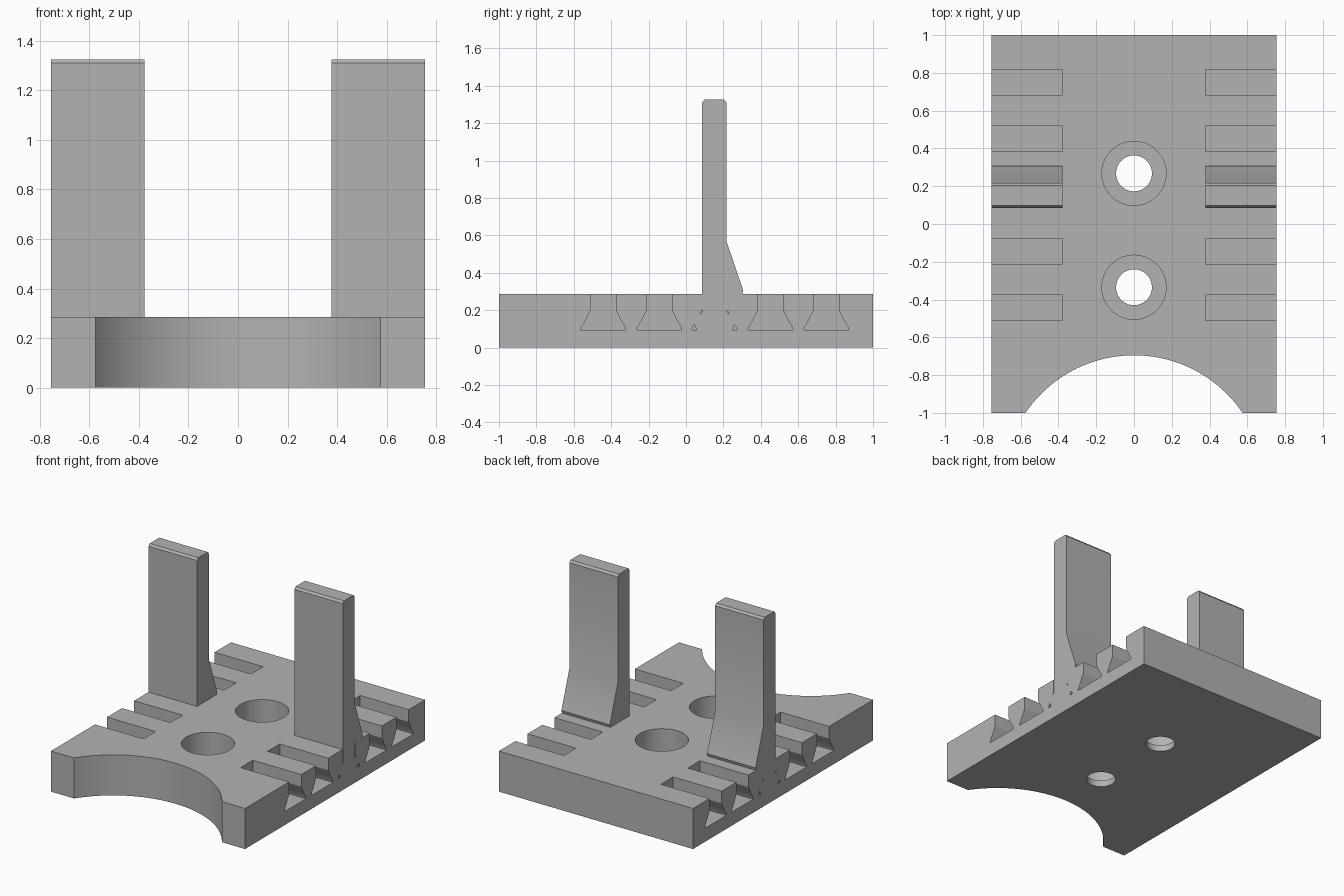
import bpy, bmesh, math
from mathutils import Vector

cube = bpy.data.objects.get("Cube")
if cube:
    bpy.data.objects.remove(cube, do_unlink=True)

W, H = 0.755, 0.285          # plate half width and thickness
SLOT_X, FLOOR = 0.378, 0.095  # inner slot end and slot floor height

grey = bpy.data.materials.new("Plain Grey")
grey.use_nodes = True
grey.diffuse_color = (0.45, 0.45, 0.45, 1)
grey.node_tree.nodes["Principled BSDF"].inputs["Base Color"].default_value = (0.45, 0.45, 0.45, 1)


def prism(name, points, direction):
    """Sweep a closed outline along a direction."""
    bm = bmesh.new()
    face = bm.faces.new([bm.verts.new(p) for p in points])
    swept = bmesh.ops.extrude_face_region(bm, geom=[face])["geom"]
    bmesh.ops.translate(bm, vec=Vector(direction),
                        verts=[v for v in swept if isinstance(v, bmesh.types.BMVert)])
    bmesh.ops.recalc_face_normals(bm, faces=bm.faces)
    mesh = bpy.data.meshes.new(name)
    bm.to_mesh(mesh)
    bm.free()
    obj = bpy.data.objects.new(name, mesh)
    bpy.context.collection.objects.link(obj)
    mesh.materials.append(grey)
    return obj


def disc(name, y, radius, bottom, top, sides=64):
    angles = [2 * math.pi * i / sides for i in range(sides)]
    ring = [(radius * math.cos(a), y + radius * math.sin(a), bottom) for a in angles]
    return prism(name, ring, (0, 0, top - bottom))


def activate(obj):
    bpy.ops.object.select_all(action='DESELECT')
    obj.select_set(True)
    bpy.context.view_layer.objects.active = obj


def cut(target, cutter):
    cutter.hide_render = True
    mod = target.modifiers.new("cut", 'BOOLEAN')
    mod.operation, mod.solver, mod.object = 'DIFFERENCE', 'EXACT', cutter
    activate(target)
    bpy.ops.object.modifier_apply(modifier=mod.name)
    bpy.data.objects.remove(cutter, do_unlink=True)


def smooth(obj):
    activate(obj)
    bpy.ops.object.shade_smooth_by_angle(angle=math.radians(25))


# Base plate with a round bite out of the front edge
base = prism("base_plate", [(-W, -1, 0), (W, -1, 0), (W, 1, 0), (-W, 1, 0)], (0, 0, H))
cut(base, disc("front_arc_cutter", -1.389, 0.694, -0.1, H + 0.1, 128))

# Counterbored screw holes
for y in (-0.335, 0.268):
    cut(base, disc("bore_cutter", y, 0.17, 0.045, H + 0.1))
    cut(base, disc("hole_cutter", y, 0.095, -0.1, 0.15))

# Undercut slots along both sides
half = [(0.12, FLOOR), (0.118, 0.106), (0.092, 0.15), (0.0675, 0.2), (0.0675, H + 0.1)]
outline = half + [(-y, z) for y, z in reversed(half)]
for side in (-1, 1):
    for y in (-0.443, -0.143, 0.152, 0.452, 0.75):
        points = [(side * SLOT_X, y + dy, z) for dy, z in outline]
        cut(base, prism("slot_cutter", points, (side * 0.5, 0, 0)))
smooth(base)

# Uprights: a foot locked in the middle slot, a brace behind and a chamfered top
profile = [
    (0.056, FLOOR), (0.248, FLOOR), (0.260, 0.126), (0.232, 0.175), (0.218, 0.19), (0.218, H),
    (0.300, H), (0.306, 0.305), (0.216, 0.57), (0.216, 1.31), (0.204, 1.325),
    (0.098, 1.325), (0.086, 1.31), (0.086, 0.19), (0.072, 0.175), (0.044, 0.126),
]
for name, side in (("left_upright", 1), ("right_upright", -1)):
    points = [(side * SLOT_X, y, z) for y, z in profile]
    smooth(prism(name, points, (side * (W - SLOT_X), 0, 0)))
